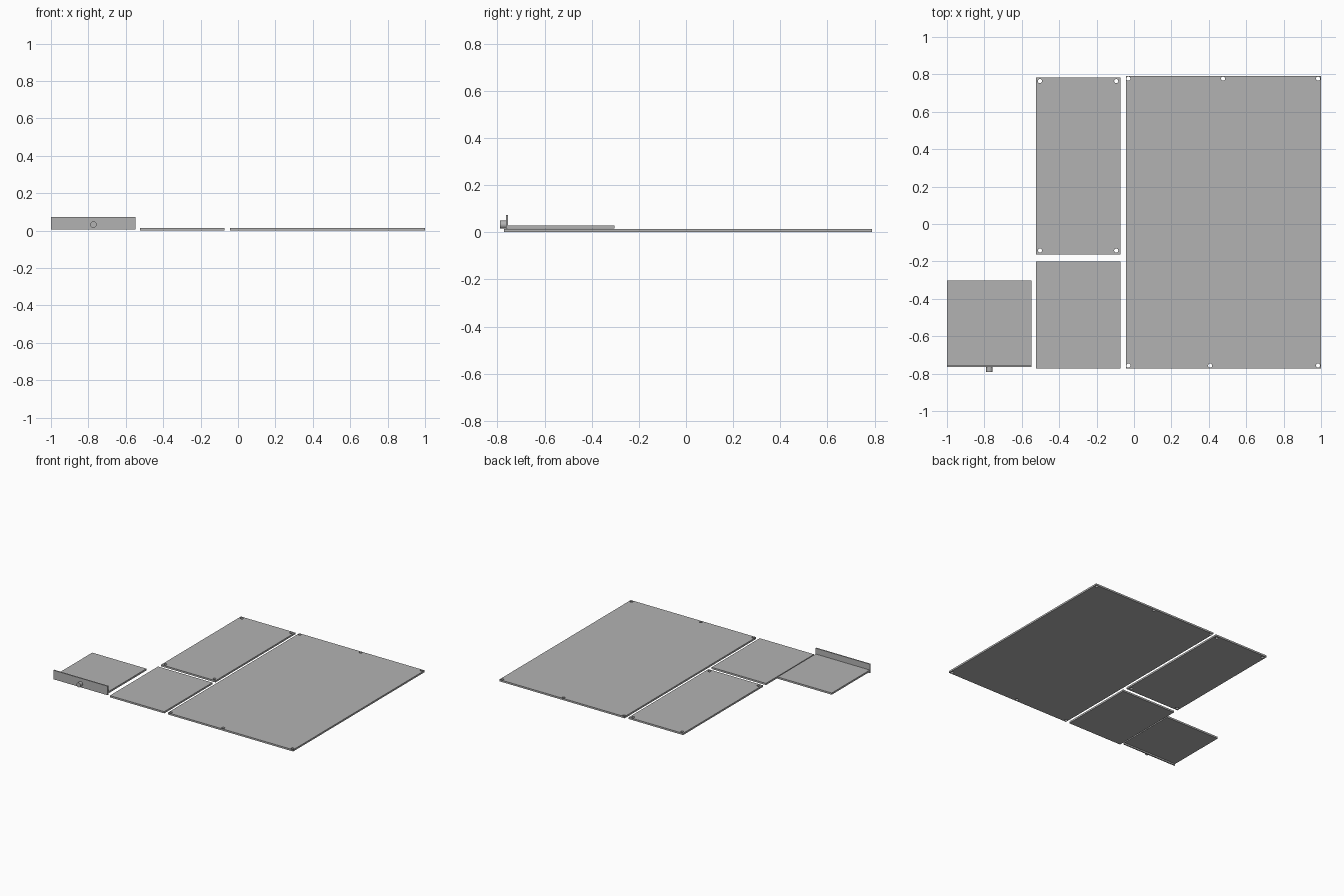
import bpy
import bmesh
from math import radians
from mathutils import Matrix, Vector

cube = bpy.data.objects.get("Cube")
if cube:
    bpy.data.objects.remove(cube, do_unlink=True)

# Single plain grey finish
grey = bpy.data.materials.new("plain grey")
grey.use_nodes = True
colour = (0.45, 0.45, 0.45, 1)
grey.diffuse_color = colour
grey.node_tree.nodes["Principled BSDF"].inputs["Base Color"].default_value = colour

THICK = 0.013
HOLE_RADIUS = 0.011


def add_object(name, bm):
    mesh = bpy.data.meshes.new(name)
    bm.to_mesh(mesh)
    bm.free()
    mesh.materials.append(grey)
    obj = bpy.data.objects.new(name, mesh)
    bpy.context.collection.objects.link(obj)
    return obj


def box(name, low, high):
    low, high = Vector(low), Vector(high)
    bm = bmesh.new()
    bmesh.ops.create_cube(bm, size=1, matrix=Matrix.Translation((low + high) / 2)
                          @ Matrix.Diagonal((*(high - low), 1)))
    return add_object(name, bm)


def cylinder(bm, centre, radius, depth, turn=Matrix()):
    bmesh.ops.create_cone(bm, cap_ends=True, segments=24, radius1=radius, radius2=radius,
                          depth=depth, matrix=Matrix.Translation(centre) @ turn)


def drill(panel, points):
    bm = bmesh.new()
    for x, y in points:
        cylinder(bm, (x, y, THICK / 2), HOLE_RADIUS, THICK * 4)
    cutter = add_object(panel.name + "_hole_cutter", bm)
    cutter.hide_render = True
    mod = panel.modifiers.new("screw holes", 'BOOLEAN')
    mod.operation = 'DIFFERENCE'
    mod.solver = 'EXACT'
    mod.object = cutter
    bpy.context.view_layer.objects.active = panel
    bpy.ops.object.modifier_apply(modifier=mod.name)
    bpy.data.objects.remove(cutter, do_unlink=True)


# Large panel with three screw holes along each end
large = box("large_panel", (-0.043, -0.773, 0), (1, 0.79, THICK))
drill(large, [(x, 0.777) for x in (-0.03, 0.476, 0.984)]
      + [(x, -0.757) for x in (-0.03, 0.407, 0.984)])

# Narrow panel with a screw hole in each corner
narrow = box("narrow_panel", (-0.524, -0.164, 0), (-0.072, 0.783, THICK))
drill(narrow, [(x, y) for x in (-0.503, -0.095) for y in (-0.142, 0.764)])

# Plain panel
box("plain_panel", (-0.524, -0.773, 0), (-0.072, -0.201, THICK))

# Drawer: tray, upright front and round knob
box("drawer_tray", (-1, -0.755, 0.016), (-0.549, -0.303, 0.029))
box("drawer_front", (-1, -0.764, 0.005), (-0.549, -0.755, 0.073))
bm = bmesh.new()
cylinder(bm, (-0.773, -0.776, 0.032), 0.017, 0.028, Matrix.Rotation(radians(90), 4, 'X'))
knob = add_object("drawer_knob", bm)
bpy.ops.object.select_all(action='DESELECT')
knob.select_set(True)
bpy.context.view_layer.objects.active = knob
bpy.ops.object.shade_smooth_by_angle(angle=radians(30))
